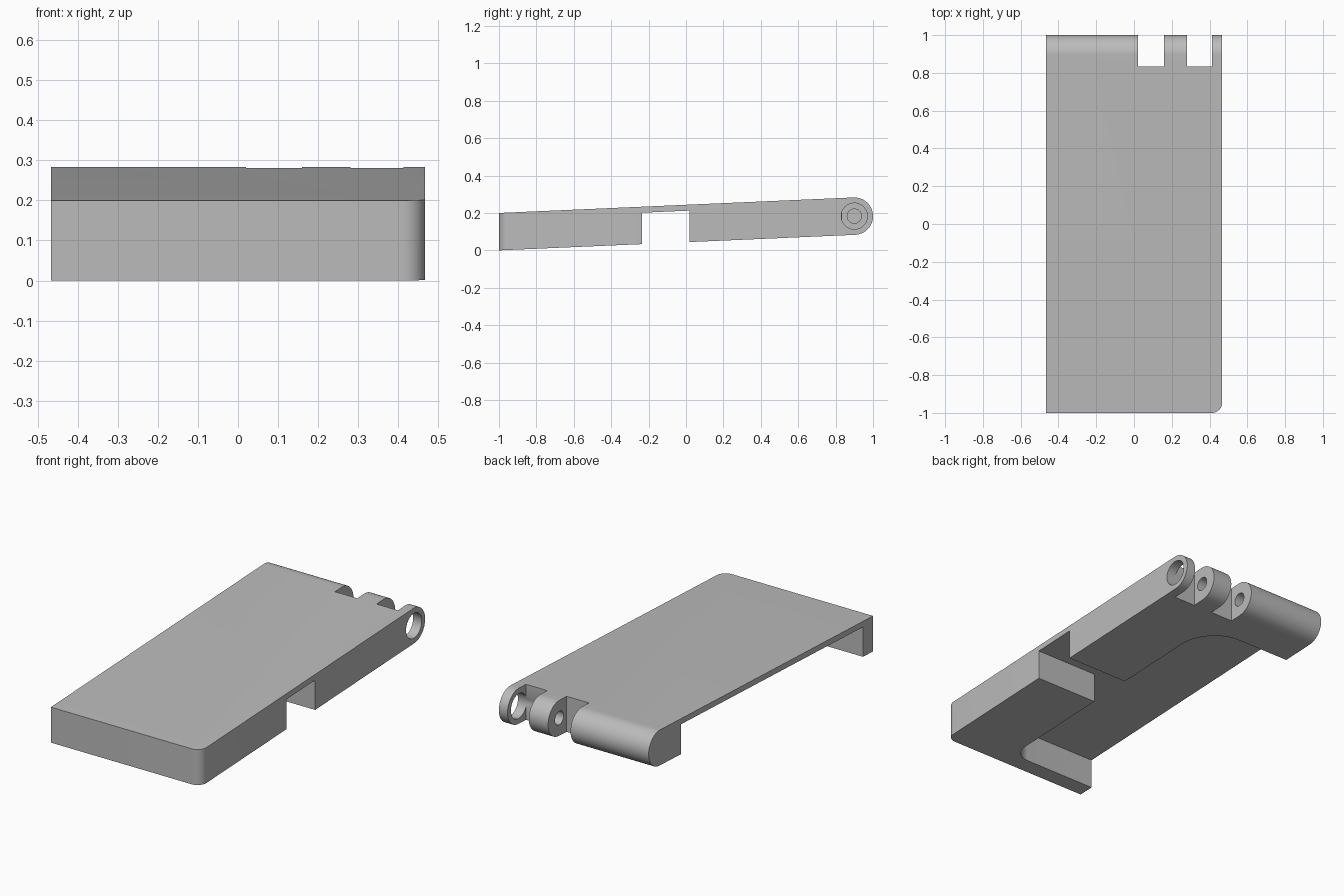
import bpy, bmesh, math
from mathutils import Vector

cube = bpy.data.objects.get("Cube")
if cube:
    bpy.data.objects.remove(cube, do_unlink=True)

W = 0.467                        # half width
SLOPE = 0.0437                   # rise of the panel toward the hinge
HINGE_Y, HINGE_Z, HINGE_R = 0.9, 0.183, 0.1

grey = bpy.data.materials.new("plain_grey")
grey.use_nodes = True
colour = (0.5, 0.5, 0.5, 1)
grey.diffuse_color = colour
grey.node_tree.nodes["Principled BSDF"].inputs["Base Color"].default_value = colour


def floor_z(y):
    return SLOPE * (y + 1)


def arc(cx, cy, r, start, end, steps=16):
    angles = [math.radians(start + (end - start) * i / steps) for i in range(steps + 1)]
    return [(cx + r * math.cos(a), cy + r * math.sin(a)) for a in angles]


def prism(name, bottom, top, round_corner=False):
    """Solid between two matching outlines."""
    bm = bmesh.new()
    lo = [bm.verts.new(p) for p in bottom]
    hi = [bm.verts.new(p) for p in top]
    bm.faces.new(lo)
    bm.faces.new(hi)
    for i in range(len(lo)):
        j = (i + 1) % len(lo)
        bm.faces.new((lo[i], lo[j], hi[j], hi[i]))
    bmesh.ops.recalc_face_normals(bm, faces=bm.faces)
    if round_corner:
        edges = [e for e in bm.edges
                 if all(v.co.x > W - 0.01 and v.co.y < -0.99 for v in e.verts)]
        bmesh.ops.bevel(bm, geom=edges, offset=0.055, segments=10,
                        profile=0.5, affect='EDGES')
    mesh = bpy.data.meshes.new(name)
    bm.to_mesh(mesh)
    bm.free()
    mesh.materials.append(grey)
    obj = bpy.data.objects.new(name, mesh)
    bpy.context.collection.objects.link(obj)
    return obj


def along_x(name, outline, x0, x1, **options):
    return prism(name, [(x0, y, z) for y, z in outline],
                 [(x1, y, z) for y, z in outline], **options)


# Sloping panel with a round hinge barrel and one rounded front corner
tilt = math.degrees(math.atan(SLOPE))
side = [(-1, 0), (-1, 0.2)] + arc(HINGE_Y, HINGE_Z, HINGE_R, 90 + tilt, -90 + tilt, 32)
panel = along_x("hinged_panel", side, -W, W, round_corner=True)

# Underside pocket: filleted recess, open at one side, with a notch at the other
plan = [(-0.6, -0.91)] + arc(-0.02, -0.81, 0.1, -90, 0)
plan += [(0.08, -0.235), (0.6, -0.235), (0.6, 0.02), (0.08, 0.02)]
plan += arc(-0.14, 0.49, 0.22, 0, 90) + [(-0.6, 0.71)]
cutters = [prism("pocket_cutter", [(x, y, -0.2) for x, y in plan],
                 [(x, y, floor_z(y) + 0.168) for x, y in plan])]

# Gaps between the hinge knuckles
gap = [(0.835, -0.1), (1.2, -0.1), (1.2, 0.5), (0.835, 0.5)]
for x0, x1 in ((0.02, 0.16), (0.28, 0.413)):
    cutters.append(along_x("gap_cutter", gap, x0, x1))

# Pin holes: narrow through the inner knuckles, wide in the end ring
for radius, x0, x1 in ((0.038, -0.2, 0.34), (0.07, 0.36, 0.6)):
    circle = arc(HINGE_Y, HINGE_Z, radius, 0, 360, 32)[:-1]
    cutters.append(along_x("hole_cutter", circle, x0, x1))

bpy.ops.object.select_all(action='DESELECT')
panel.select_set(True)
bpy.context.view_layer.objects.active = panel
for cutter in cutters:
    cutter.hide_render = True
    mod = panel.modifiers.new("cut", 'BOOLEAN')
    mod.operation = 'DIFFERENCE'
    mod.solver = 'EXACT'
    mod.object = cutter
    bpy.ops.object.modifier_apply(modifier=mod.name)
    bpy.data.objects.remove(cutter, do_unlink=True)

bpy.ops.object.shade_smooth_by_angle(angle=math.radians(30))
